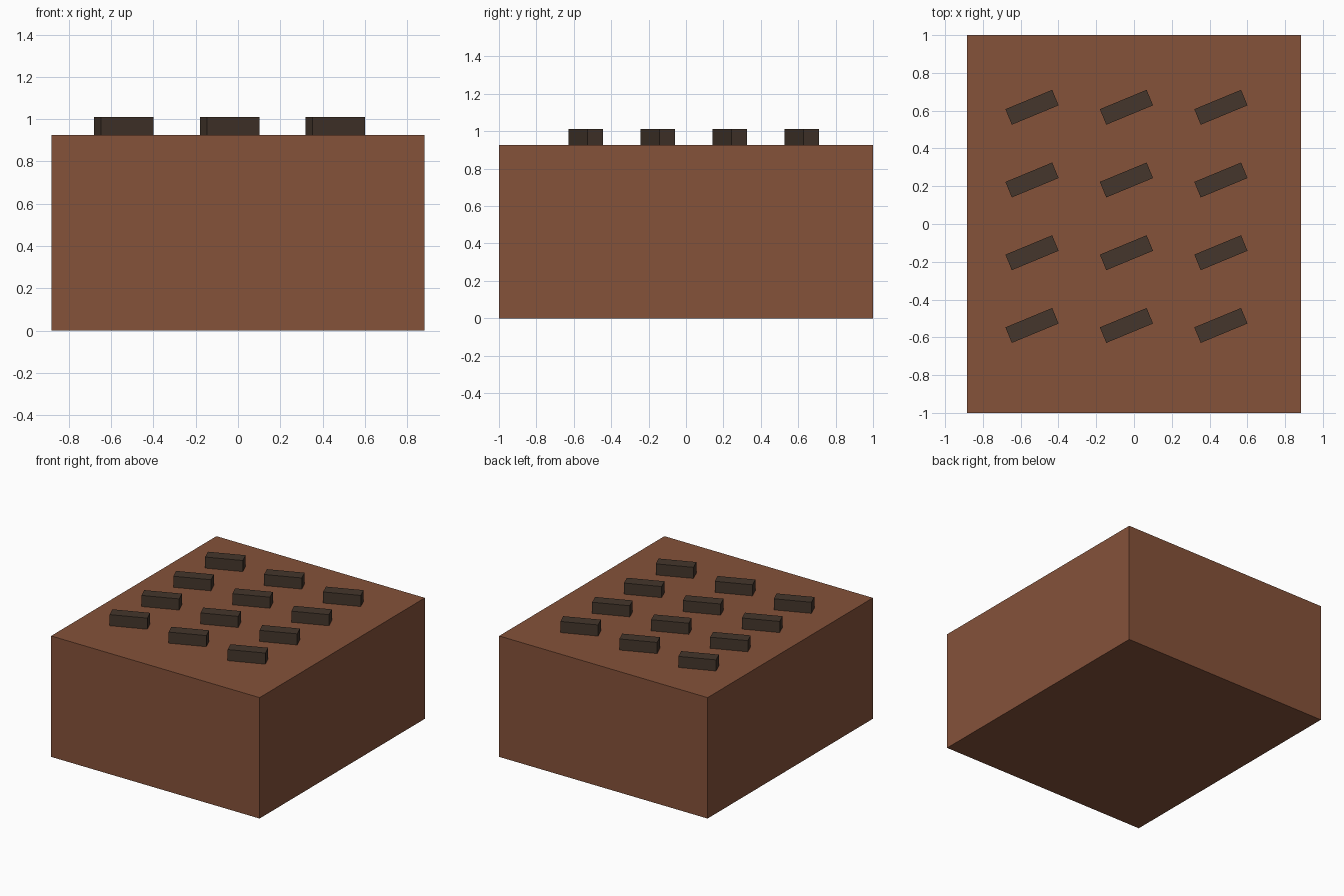
import bpy
from math import radians

if "Cube" in bpy.data.objects:
    bpy.data.objects.remove(bpy.data.objects["Cube"])


def material(name, color):
    m = bpy.data.materials.new(name)
    m.diffuse_color = (*color, 1)
    m.use_nodes = True
    m.node_tree.nodes["Principled BSDF"].inputs["Base Color"].default_value = m.diffuse_color
    return m


def box(name, size, base, mat, angle=0):
    """Box whose bottom centre sits at base, turned about z."""
    x, y, z = base
    bpy.ops.mesh.primitive_cube_add(size=1, location=(x, y, z + size[2] / 2),
                                    rotation=(0, 0, angle))
    ob = bpy.context.object
    ob.name = name
    ob.scale = size
    bpy.ops.object.transform_apply(location=False, rotation=False, scale=True)
    ob.data.materials.append(mat)
    return ob


brown = material("brown", (0.235, 0.084, 0.042))
dark = material("dark_brown", (0.058, 0.037, 0.025))

# Main block
HEIGHT = 0.926
box("block", (1.766, 2.0, HEIGHT), (0, 0, 0), brown)

# Slanted bars in a 3 x 4 grid on top
for row in range(4):
    for col in range(3):
        box(f"bar_{row}_{col}", (0.268, 0.089, 0.085),
            (-0.54 + 0.5 * col, -0.537 + 0.385 * row, HEIGHT),
            dark, radians(22.5))
